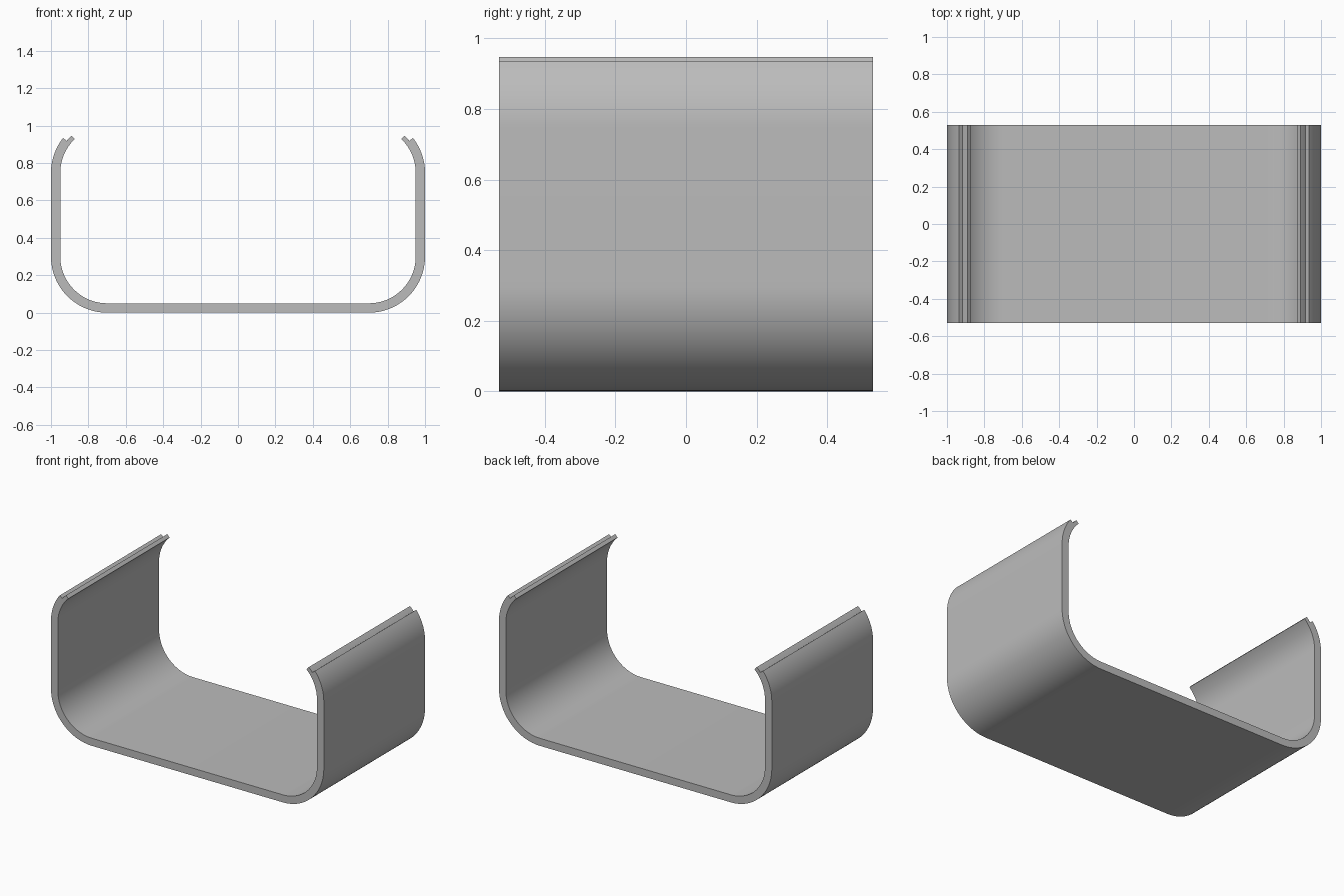
import bpy, bmesh
from math import sin, cos, radians

cube = bpy.data.objects.get("Cube")
if cube:
    bpy.data.objects.remove(cube, do_unlink=True)

DEPTH = 1.06
CX = 0.70                  # x of both bend centres
LOW_Z, HIGH_Z = 0.30, 0.748
OUTER, STEP, INNER = 0.30, 0.275, 0.25
LIP, TONGUE = 38.3, 46.3   # end angles of the outer skin and the inner tongue


def arc(z, radius, start, end, n):
    """Points on a bend of the +x side."""
    angles = [radians(start + (end - start) * i / n) for i in range(n + 1)]
    return [(CX + radius * cos(a), z + radius * sin(a)) for a in angles]


# Half section: up the outside, over the stepped lip, down the inside
outside = arc(LOW_Z, OUTER, -90, 0, 24) + arc(HIGH_Z, OUTER, 0, LIP, 12)
tongue = arc(HIGH_Z, STEP, LIP, TONGUE, 3)
inside = arc(HIGH_Z, INNER, TONGUE, 0, 14) + arc(LOW_Z, INNER, 0, -90, 24)
half = outside + tongue + inside
section = half + [(-x, z) for x, z in reversed(half)]

# Extrude the section front to back
bm = bmesh.new()
front = bm.faces.new([bm.verts.new((x, -DEPTH / 2, z)) for x, z in section])
new = bmesh.ops.extrude_face_region(bm, geom=[front], use_keep_orig=True)["geom"]
bmesh.ops.translate(bm, vec=(0, DEPTH, 0),
                    verts=[v for v in new if isinstance(v, bmesh.types.BMVert)])
bmesh.ops.recalc_face_normals(bm, faces=bm.faces)
caps = [f for f in bm.faces if len(f.verts) > 4]
bmesh.ops.triangulate(bm, faces=caps, ngon_method='EAR_CLIP')
mesh = bpy.data.meshes.new("channel_clip")
bm.to_mesh(mesh)
bm.free()

clip = bpy.data.objects.new("channel_clip", mesh)
bpy.context.collection.objects.link(clip)

# Plain grey finish
grey = bpy.data.materials.new("plain grey")
grey.use_nodes = True
colour = (0.5, 0.5, 0.5, 1)
grey.diffuse_color = colour
grey.node_tree.nodes["Principled BSDF"].inputs["Base Color"].default_value = colour
mesh.materials.append(grey)

bpy.context.view_layer.objects.active = clip
clip.select_set(True)
bpy.ops.object.shade_smooth_by_angle(angle=radians(30))
